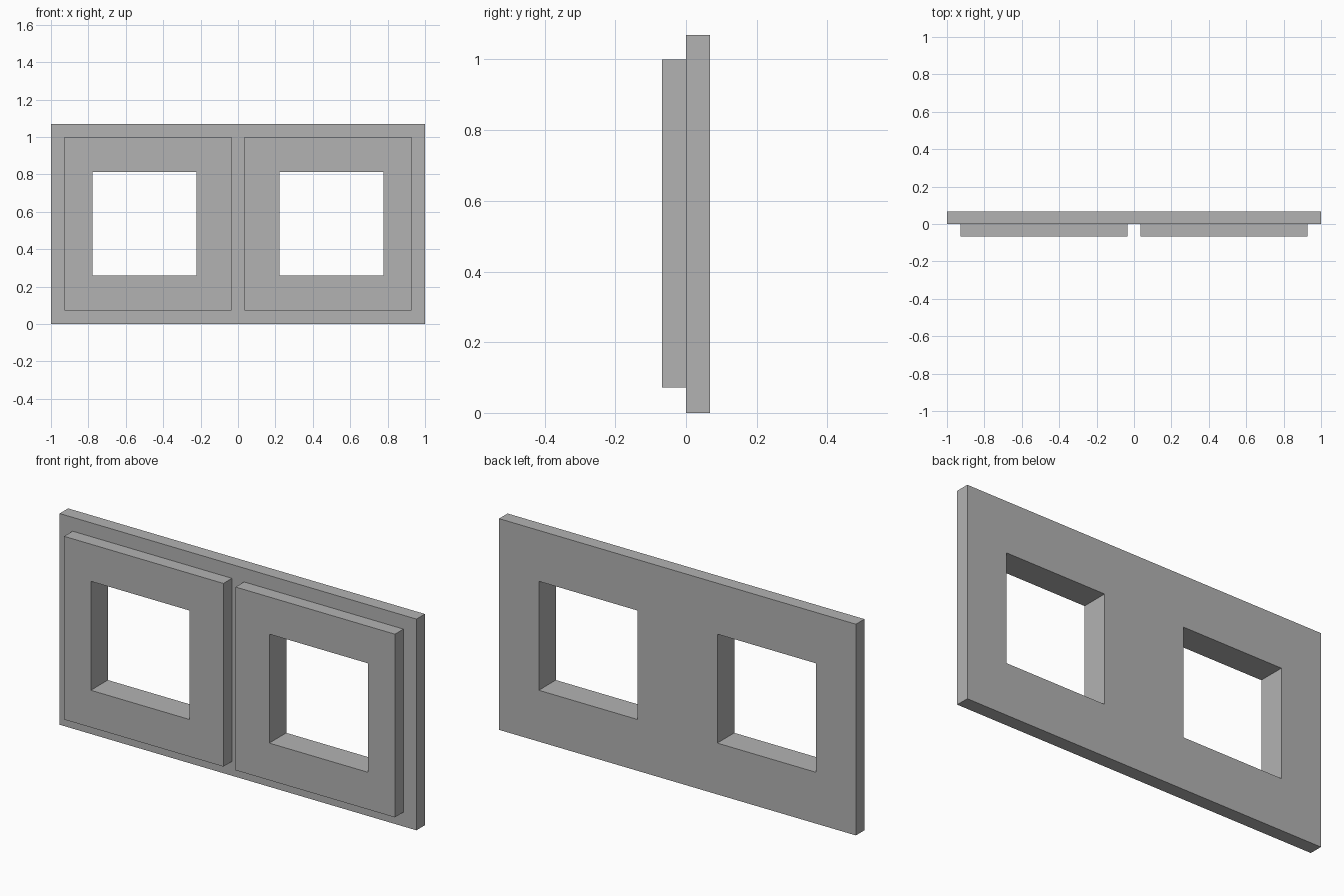
import bpy
import bmesh

cube = bpy.data.objects.get("Cube")
if cube:
    bpy.data.objects.remove(cube, do_unlink=True)

grey = bpy.data.materials.new("plain grey")
grey.use_nodes = True
colour = (0.45, 0.45, 0.45, 1)
grey.diffuse_color = colour
grey.node_tree.nodes["Principled BSDF"].inputs["Base Color"].default_value = colour

# Shared measurements
HALF_WIDTH, HEIGHT, DEPTH = 1.0, 1.07, 0.068
HOLE_X = (0.223, 0.777)
HOLE_Z = (0.26, 0.812)
PANEL_X = (0.034, 0.927)
PANEL_Z = (0.072, 1.0)


def pierced_slab(name, xs, zs, y_front, y_back):
    """Slab cut into cells by xs and zs; odd columns in the middle row are open."""
    bm = bmesh.new()
    grid = [[bm.verts.new((x, y_front, z)) for z in zs] for x in xs]
    for i in range(len(xs) - 1):
        for j in range(len(zs) - 1):
            if i % 2 and j == 1:
                continue
            bm.faces.new((grid[i][j], grid[i + 1][j],
                          grid[i + 1][j + 1], grid[i][j + 1]))
    # Thicken the pierced sheet towards the back
    extruded = bmesh.ops.extrude_face_region(bm, geom=bm.faces[:], use_keep_orig=True)
    moved = [v for v in extruded["geom"] if isinstance(v, bmesh.types.BMVert)]
    bmesh.ops.translate(bm, verts=moved, vec=(0, y_back - y_front, 0))
    bmesh.ops.recalc_face_normals(bm, faces=bm.faces[:])
    mesh = bpy.data.meshes.new(name)
    bm.to_mesh(mesh)
    bm.free()
    mesh.materials.append(grey)
    obj = bpy.data.objects.new(name, mesh)
    bpy.context.collection.objects.link(obj)
    return obj


# Back plate with two square openings
right_half = [-HALF_WIDTH, -HOLE_X[1], -HOLE_X[0]]
pierced_slab("back_plate", right_half + [-x for x in reversed(right_half)],
             (0, *HOLE_Z, HEIGHT), 0, DEPTH)

# Raised square frame around each opening
for side, sign in (("left", 1), ("right", -1)):
    xs = sorted(sign * x for x in PANEL_X + HOLE_X)
    pierced_slab(side + "_frame", xs, (PANEL_Z[0], *HOLE_Z, PANEL_Z[1]), -DEPTH, 0)
